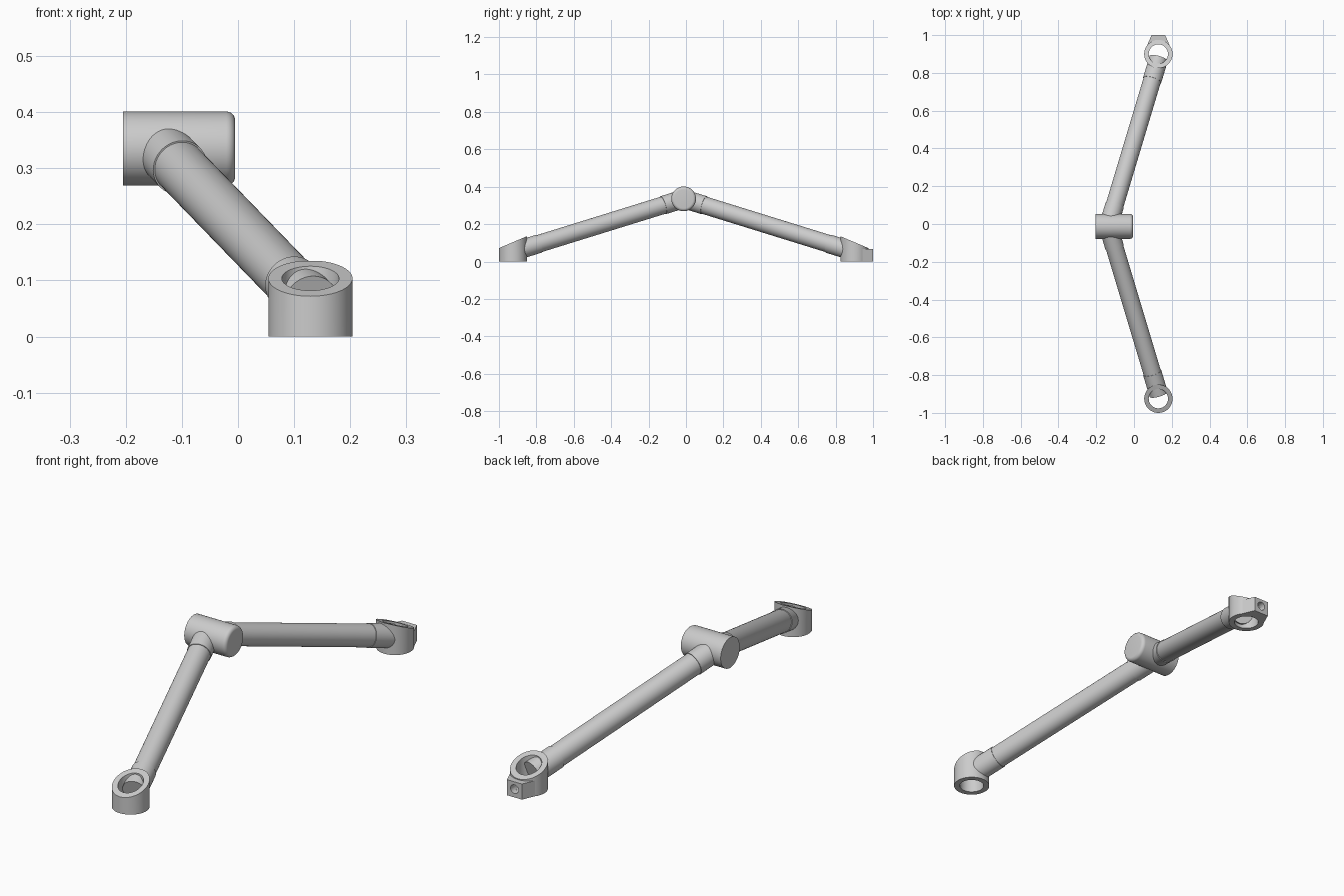
import bpy, bmesh, math
from mathutils import Vector

if "Cube" in bpy.data.objects:
    bpy.data.objects.remove(bpy.data.objects["Cube"])

HUB = Vector((-0.136, -0.0125, 0.335))   # where both arms meet the hub axis
FOOT_X, FOOT_DY = 0.129, 0.9125          # ring centres, mirrored about the hub
SEG = 64


def finish(bm, name):
    bmesh.ops.recalc_face_normals(bm, faces=bm.faces)
    me = bpy.data.meshes.new(name)
    bm.to_mesh(me)
    bm.free()
    ob = bpy.data.objects.new(name, me)
    bpy.context.collection.objects.link(ob)
    bpy.ops.object.select_all(action='DESELECT')
    ob.select_set(True)
    bpy.context.view_layer.objects.active = ob
    bpy.ops.object.shade_smooth_by_angle(angle=math.radians(32))
    return ob


def lathe(name, start, direction, profile):
    """Solid of revolution; profile is (distance along axis, radius)."""
    rot = Vector(direction).to_track_quat('Z', 'Y')
    bm = bmesh.new()
    rings = []
    for t, r in profile:
        rings.append([bm.verts.new(start + rot @ Vector((
            r * math.cos(2 * math.pi * i / SEG), r * math.sin(2 * math.pi * i / SEG), t)))
            for i in range(SEG)])
    for a, b in zip(rings, rings[1:]):
        for i in range(SEG):
            j = (i + 1) % SEG
            bm.faces.new((a[i], a[j], b[j], b[i]))
    bm.faces.new(rings[0])
    bm.faces.new(rings[-1])
    return finish(bm, name)


def foot_ring(name, centre, side, outer=0.075, inner=0.051):
    """Upright ring whose top slopes down away from the hub."""
    bm = bmesh.new()
    loops = []
    for r, top in ((outer, 0), (outer, 1), (inner, 1), (inner, 0)):
        loop = []
        for i in range(SEG):
            a = 2 * math.pi * i / SEG
            x, y = r * math.cos(a), r * math.sin(a)
            z = min(0.1036 - side * y * 0.425, 0.1345) if top else 0
            loop.append(bm.verts.new(centre + Vector((x, y, z))))
        loops.append(loop)
    for k in range(4):
        a, b = loops[k], loops[(k + 1) % 4]
        for i in range(SEG):
            j = (i + 1) % SEG
            bm.faces.new((a[i], a[j], b[j], b[i]))
    return finish(bm, name)


def cut(ob, cutter):
    m = ob.modifiers.new("hole", 'BOOLEAN')
    m.operation, m.solver, m.object = 'DIFFERENCE', 'EXACT', cutter


# hub: sharp left end, rounded right end
f = 0.016
fillet = [(0.2 - f + f * math.sin(a), 0.066 - f + f * math.cos(a))
          for a in (math.pi / 2 * k / 6 for k in range(7))]
lathe("hub", Vector((-0.205, HUB.y, HUB.z)), (1, 0, 0), [(0, 0.066)] + fillet)

# arms with end sockets, and foot rings
rings = {}
for side, label in ((-1, "front"), (1, "back")):
    d = Vector((0.3, side, -0.31))
    unit = d.length
    d.normalize()
    lathe(label + "_arm", HUB, d, [(0.06 * unit, 0.0472), (0.86 * unit, 0.0472)])
    lathe(label + "_hub_socket", HUB, d, [(0, 0.05), (0.11 * unit, 0.05)])
    lathe(label + "_foot_socket", HUB, d, [(0.775 * unit, 0.05), (0.888 * unit, 0.05)])
    centre = Vector((FOOT_X, HUB.y + side * FOOT_DY, 0))
    rings[label] = foot_ring(label + "_foot_ring", centre, side)

# tapered clamp lug on the back foot
bm = bmesh.new()
outline = [(-0.053, 0.952), (-0.06, 0.945), (-0.036, 1.0), (0.036, 1.0), (0.06, 0.945), (0.053, 0.952)]
face = bm.faces.new([bm.verts.new((FOOT_X + x, y, 0)) for x, y in outline])
ext = bmesh.ops.extrude_face_region(bm, geom=[face])
bmesh.ops.translate(bm, vec=(0, 0, 0.068),
                    verts=[v for v in ext["geom"] if isinstance(v, bmesh.types.BMVert)])
lug = finish(bm, "clamp_lug")

# screw hole through the lug into the ring
cutter = lathe("screw_hole_cutter", Vector((FOOT_X, 0.92, 0.036)), (0, 1, 0), [(0, 0.019), (0.12, 0.019)])
cutter.hide_render = True
cutter.hide_set(True)
cut(lug, cutter)
cut(rings["back"], cutter)
